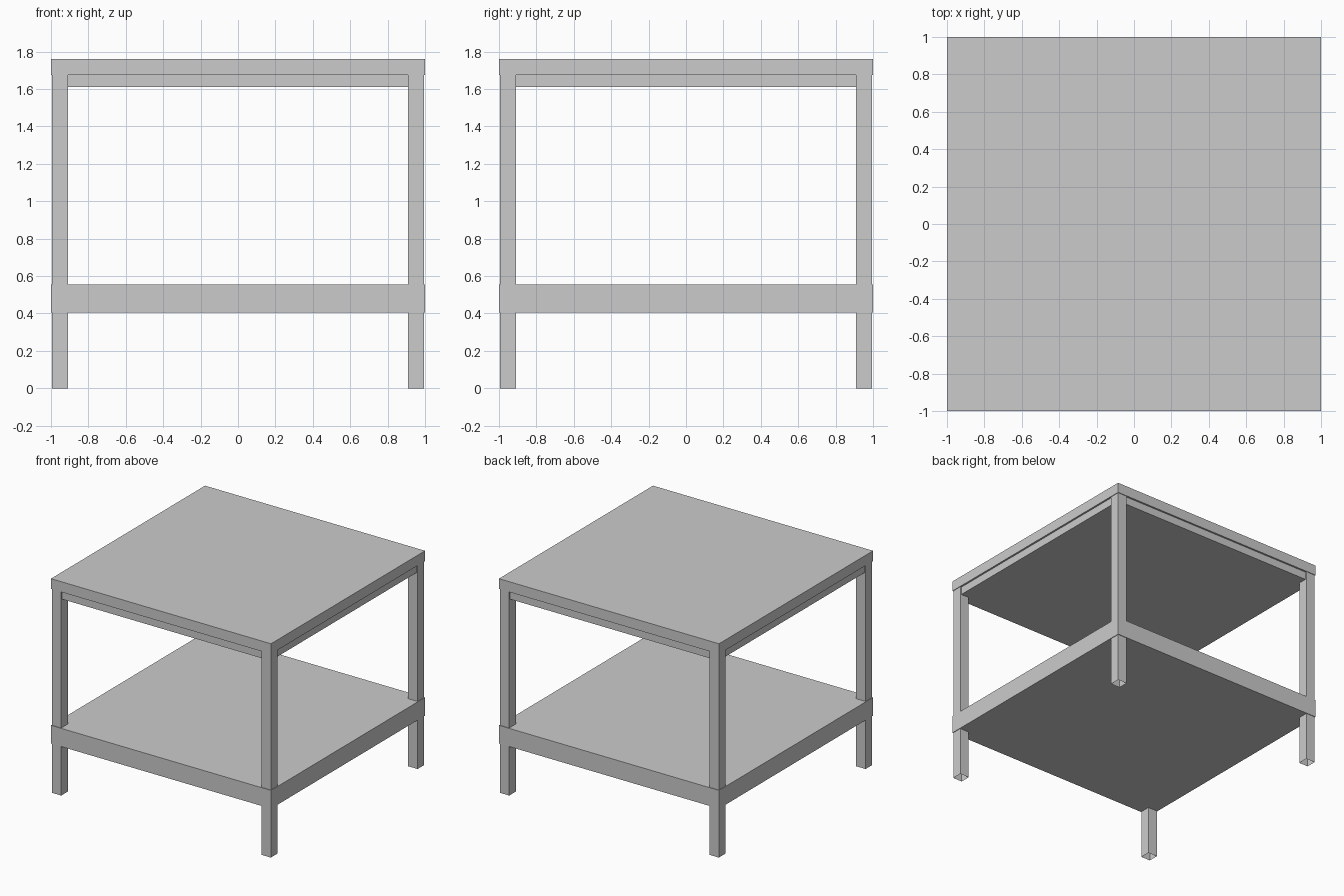
import bpy, bmesh

if "Cube" in bpy.data.objects:
    bpy.data.objects.remove(bpy.data.objects["Cube"])


def box(name, x0, x1, y0, y1, z0, z1, open_ends=False):
    """Axis-aligned box between the given limits, optionally without top and bottom."""
    bm = bmesh.new()
    bmesh.ops.create_cube(bm, size=1)
    for v in bm.verts:
        v.co.x = x1 if v.co.x > 0 else x0
        v.co.y = y1 if v.co.y > 0 else y0
        v.co.z = z1 if v.co.z > 0 else z0
    bm.normal_update()
    if open_ends:
        ends = [f for f in bm.faces if abs(f.normal.z) > 0.5]
        bmesh.ops.delete(bm, geom=ends, context='FACES_ONLY')
    mesh = bpy.data.meshes.new(name)
    bm.to_mesh(mesh)
    bm.free()
    obj = bpy.data.objects.new(name, mesh)
    bpy.context.collection.objects.link(obj)
    return obj


SHELF_Z = (0.405, 0.555)
APRON_Z, TOP_Z, HEIGHT = 1.61, 1.675, 1.76
LEG_IN, LEG_OUT = 0.91, 0.995

# Table top, and the slightly recessed panel beneath it
box("table_top", -1, 1, -1, 1, TOP_Z, HEIGHT)
box("under_panel", -0.985, 0.985, -0.985, 0.985, APRON_Z, TOP_Z)

# Lower shelf
box("lower_shelf", -1, 1, -1, 1, *SHELF_Z)

# Four hollow square legs, open at the foot
for side, sx in (("left", -1), ("right", 1)):
    for end, sy in (("front", -1), ("back", 1)):
        x0, x1 = sorted((sx * LEG_IN, sx * LEG_OUT))
        y0, y1 = sorted((sy * LEG_IN, sy * LEG_OUT))
        box(f"{end}_{side}_leg", x0, x1, y0, y1, 0, TOP_Z, open_ends=True)
